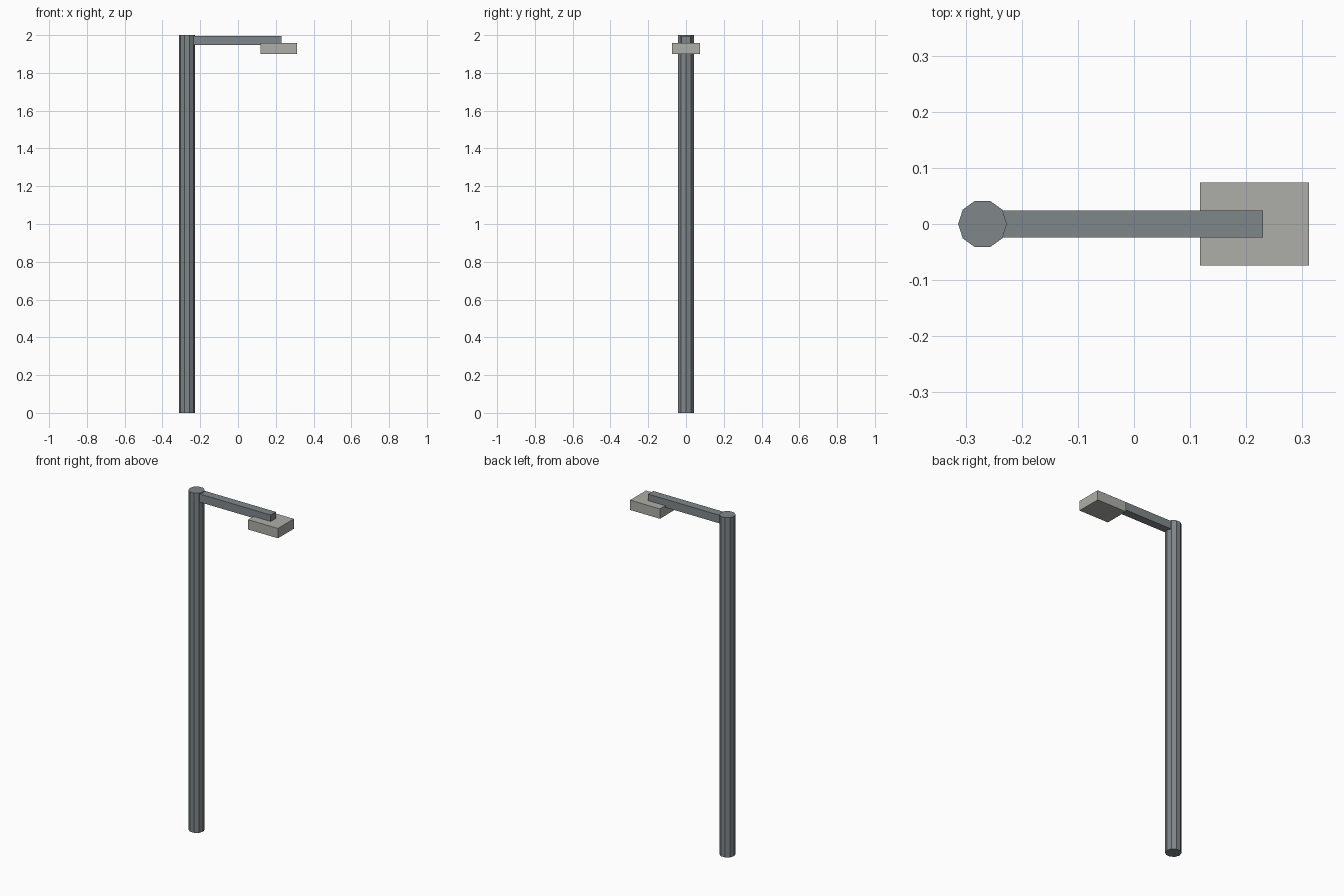
import bpy

if "Cube" in bpy.data.objects:
    bpy.data.objects.remove(bpy.data.objects["Cube"], do_unlink=True)


def material(name, rgb):
    mat = bpy.data.materials.new(name)
    mat.use_nodes = True
    mat.diffuse_color = (*rgb, 1)
    mat.node_tree.nodes["Principled BSDF"].inputs["Base Color"].default_value = (*rgb, 1)
    return mat


def finish(name, mat):
    obj = bpy.context.object
    obj.name = name
    obj.data.materials.append(mat)
    bpy.ops.object.transform_apply(location=False, rotation=True, scale=True)
    return obj


def box(name, low, high, mat):
    centre = [(a + b) / 2 for a, b in zip(low, high)]
    bpy.ops.mesh.primitive_cube_add(size=1, location=centre)
    bpy.context.object.scale = [b - a for a, b in zip(low, high)]
    return finish(name, mat)


steel = material("blue grey steel", (0.216, 0.242, 0.254))
housing = material("pale warm grey", (0.423, 0.429, 0.392))

POLE_X = -0.27

# Ten-sided pole with a corner pointing along the arm
bpy.ops.mesh.primitive_cylinder_add(vertices=10, radius=0.0435, depth=2,
                                    location=(POLE_X, 0, 1), rotation=(0, 0, 1.5708))
finish("pole", steel)

# Horizontal arm, rooted inside the pole
box("arm", (POLE_X, -0.024, 1.947), (0.23, 0.024, 1.995), steel)

# Lamp head hanging under the arm's end
box("lamp_head", (0.118, -0.074, 1.899), (0.312, 0.074, 1.957), housing)
